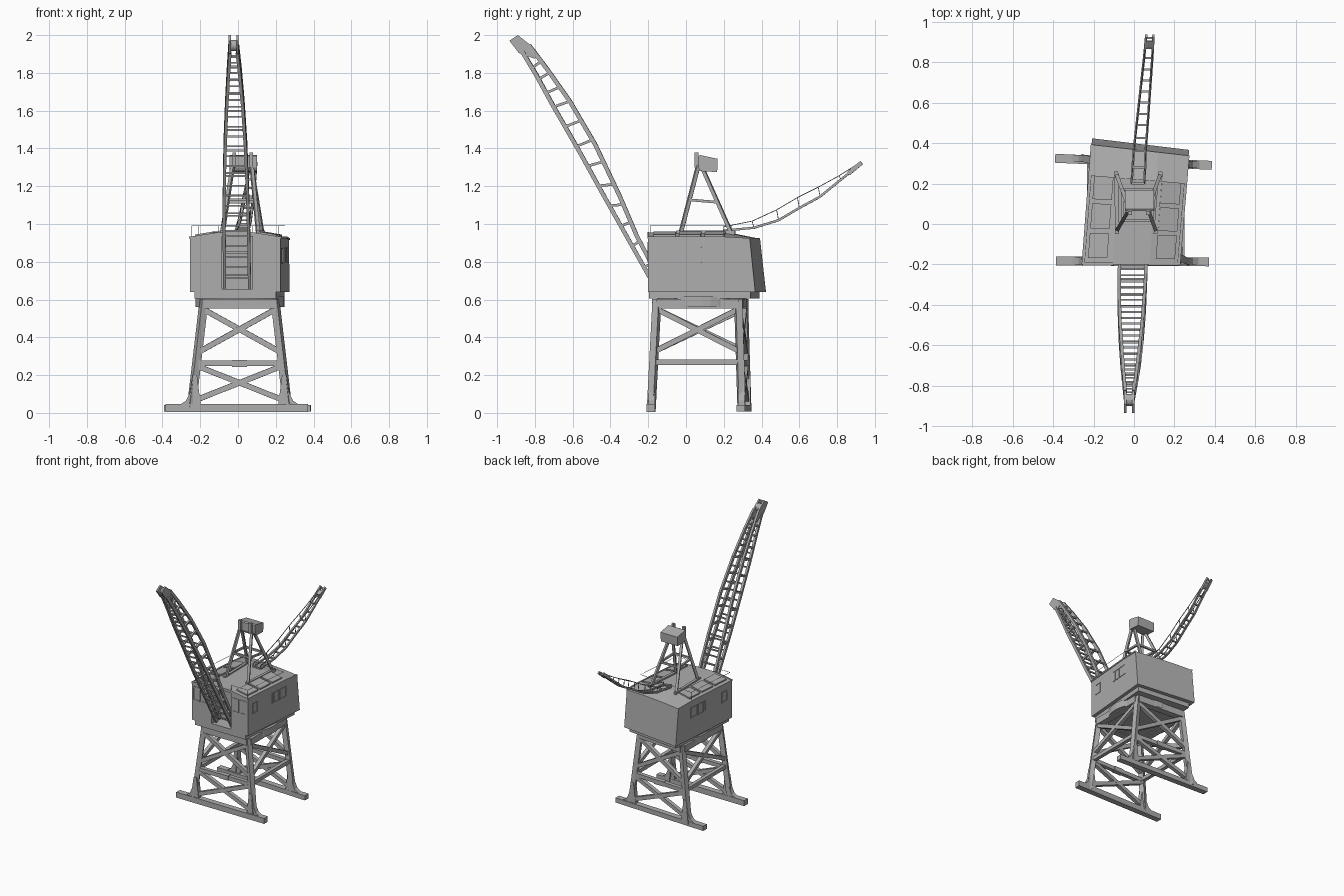
import bpy, bmesh, math
from mathutils import Vector, Matrix

if "Cube" in bpy.data.objects:
    bpy.data.objects.remove(bpy.data.objects["Cube"])

steel = bpy.data.materials.new("grey steel")
steel.diffuse_color = (0.42, 0.42, 0.42, 1)
steel.use_nodes = True
steel.node_tree.nodes["Principled BSDF"].inputs["Base Color"].default_value = steel.diffuse_color


def finish(name, bm, hide=False):
    bmesh.ops.recalc_face_normals(bm, faces=bm.faces)
    me = bpy.data.meshes.new(name)
    bm.to_mesh(me)
    bm.free()
    me.materials.append(steel)
    ob = bpy.data.objects.new(name, me)
    bpy.context.collection.objects.link(ob)
    ob.hide_render = hide
    return ob


def beam(bm, a, b, w, h=None):
    """Square bar from a to b."""
    a, b = Vector(a), Vector(b)
    d = b - a
    rot = d.to_track_quat('Z', 'Y').to_matrix().to_4x4()
    m = Matrix.Translation((a + b) / 2) @ rot @ Matrix.Diagonal((w, h or w, d.length, 1))
    bmesh.ops.create_cube(bm, size=1, matrix=m)


def path(bm, pts, w, h=None):
    for a, b in zip(pts, pts[1:]):
        beam(bm, a, b, w, h)


def loft(bm, sections):
    rows = [[bm.verts.new(p) for p in s] for s in sections]
    n = len(rows[0])
    for r, s in zip(rows, rows[1:]):
        for i in range(n):
            bm.faces.new((r[i], r[(i + 1) % n], s[(i + 1) % n], s[i]))
    bm.faces.new(rows[0])
    bm.faces.new(rows[-1])


def along(keys, t):
    """Point at fraction t of a key list."""
    f = t * (len(keys) - 1)
    i = min(int(f), len(keys) - 2)
    return Vector(keys[i]).lerp(Vector(keys[i + 1]), f - i)


# ---- portal: rail beams, legs, bracing
def corner(sx, back, z):
    """Leg centre line at height z."""
    t = z / 0.58
    x = 0.008 + sx * (0.258 - 0.068 * t)
    y = (0.31 - 0.018 * t - 0.015 * sx) if back else (-0.185 + 0.03 * t)
    return Vector((x, y, z))


bm = bmesh.new()
beam(bm, (-0.385, -0.183, 0.025), (0.37, -0.187, 0.025), 0.044, 0.042)
beam(bm, (-0.39, 0.325, 0.025), (0.385, 0.29, 0.025), 0.044, 0.036)
finish("rail_beams", bm)

bm = bmesh.new()
for back in (0, 1):
    for sx in (-1, 1):
        beam(bm, corner(sx, back, 0.02), corner(sx, back, 0.6), 0.036)
        # flared foot
        y = corner(sx, back, 0.05).y
        prof = [(0.32, 0.04), (0.283, 0.065), (0.262, 0.11), (0.248, 0.2), (0.225, 0.2), (0.205, 0.04)]
        loft(bm, [[(0.008 + sx * px, y + o, pz) for px, pz in prof] for o in (-0.017, 0.017)])
finish("portal_legs", bm)

bm = bmesh.new()
for back in (0, 1):
    beam(bm, corner(-1, back, 0.262), corner(1, back, 0.262), 0.03)
    m = corner(-1, back, 0.262).lerp(corner(1, back, 0.262), 0.5)
    beam(bm, m - Vector((0.04, 0, 0)), m + Vector((0.04, 0, 0)), 0.036)
    for lo, hi in ((0.06, 0.25), (0.32, 0.55)):
        for s in (-1, 1):
            beam(bm, corner(s, back, lo), corner(-s, back, hi), 0.029)
for s in (-1, 1):
    beam(bm, corner(s, 0, 0.268), corner(s, 1, 0.268), 0.028)
    for a, b in ((0, 1), (1, 0)):
        beam(bm, corner(s, a, 0.325), corner(s, b, 0.55), 0.028)
finish("portal_braces", bm)

bm = bmesh.new()
z = 0.577
ring = [corner(-1, 0, z), corner(1, 0, z), corner(1, 1, z), corner(-1, 1, z)]
path(bm, ring + ring[:1], 0.05)
finish("portal_top_frame", bm)

bm = bmesh.new()
bmesh.ops.create_cone(bm, cap_ends=True, segments=32, radius1=0.235, radius2=0.235, depth=0.055,
                      matrix=Matrix.Translation((0.01, 0.085, 0.588)))
finish("turntable", bm)


# ---- machine house, slightly turned on the portal
def hp(u, y, z):
    skew = -0.12 * u * (y + 0.2) / 0.6
    return Vector((-0.015 + 0.08 * (y + 0.2) + u, y + skew, z))


bm = bmesh.new()
loft(bm, [[hp(u, y, z) for u, y in ((-0.215, -0.195), (0.215, -0.195), (0.215, 0.365), (-0.215, 0.365))]
          for z in (0.605, 0.645)])
finish("house_base", bm)

bm = bmesh.new()
W = 0.24
loft(bm, [[hp(-W, y0, 0.64), hp(W, y0, 0.64), hp(W, y1, e), hp(0.09, y1, r), hp(-0.09, y1, r), hp(-W, y1, e)]
          for y0, y1, e, r in ((-0.2, -0.2, 0.93, 0.955), (0.24, 0.22, 0.93, 0.955), (0.395, 0.365, 0.92, 0.925))])
house = finish("machine_house", bm)
bm = bmesh.new()
loft(bm, [[(x, y, z) for x, y in ((-0.085, -0.3), (0.078, -0.3), (0.078, -0.1), (-0.085, -0.1))]
          for z in (0.655, 0.935)])
slot = finish("jib_slot_cutter", bm, True)
slot.hide_viewport = True
cut = house.modifiers.new("jib_slot", 'BOOLEAN')
cut.operation, cut.object, cut.solver = 'DIFFERENCE', slot, 'EXACT'

# roof hatches and eaves
bm = bmesh.new()
for s in (-1, 1):
    for y0, y1 in ((-0.17, -0.05), (-0.03, 0.09), (0.11, 0.22)):
        loft(bm, [[hp(s * u, y, zz + dz) for u, y, zz in
                   ((0.12, y0, 0.95), (0.215, y0, 0.934), (0.215, y1, 0.934), (0.12, y1, 0.95))]
                  for dz in (-0.005, 0.01)])
    path(bm, [hp(s * 0.239, -0.2, 0.928), hp(s * 0.239, 0.22, 0.928), hp(s * 0.239, 0.365, 0.92)], 0.010)
    beam(bm, hp(s * 0.239, -0.2, 0.928), hp(s * 0.085, -0.2, 0.952), 0.010)
finish("roof_hatches", bm)

# window frames
bm = bmesh.new()


def window(pt, a0, a1, z0, z1):
    c = [pt(a0, z0), pt(a1, z0), pt(a1, z1), pt(a0, z1)]
    path(bm, c + c[:1], 0.007)


for s in (-1, 1):
    for y0, y1, z0, z1 in ((-0.135, -0.08, 0.795, 0.87), (0.09, 0.105, 0.8, 0.875),
                           (0.115, 0.165, 0.8, 0.875), (0.175, 0.245, 0.8, 0.875)):
        window(lambda a, z: hp(s * 0.240, a - 0.01, z), y0, y1, z0, z1)
    for u0, u1, z0 in ((0.11, 0.16, 0.8), (0.17, 0.225, 0.8)):
        window(lambda a, z: hp(s * a, -0.2, z), u0, u1, z0, 0.9)
finish("window_frames", bm)

# thin handrail round the roof, on a few posts
bm = bmesh.new()
rail = [hp(-0.09, -0.19, 0.99), hp(-0.23, -0.19, 0.99), hp(-0.23, 0.22, 0.99),
        hp(0.23, 0.22, 0.99), hp(0.23, -0.19, 0.99), hp(0.09, -0.19, 0.99)]
path(bm, rail, 0.002)
for p in rail:
    beam(bm, p, (p.x, p.y, 0.93), 0.002)
finish("roof_handrail", bm)

# ---- main jib: four chords with rungs
FRONT = [(0, -0.16, 0.66), (0, -0.30, 0.91), (0, -0.435, 1.15), (0, -0.565, 1.385),
         (0, -0.70, 1.62), (0, -0.79, 1.785), (0, -0.865, 1.91)]
BACK = [(0, -0.12, 0.67), (0, -0.262, 0.94), (0, -0.352, 1.15), (0, -0.48, 1.42),
        (0, -0.615, 1.65), (0, -0.735, 1.82), (0, -0.83, 1.945)]
HALF = [(0.066, 0, 0), (0.065, 0, 0), (0.062, 0, 0), (0.055, 0, 0), (0.043, 0, 0), (0.031, 0, 0), (0.02, 0, 0)]


def jib(keys, s, t):
    p = along(keys, t)
    p.x = -0.005 - 0.018 * t + s * along(HALF, t).x
    return p


bm = bmesh.new()
for keys in (FRONT, BACK):
    for s in (-1, 1):
        path(bm, [jib(keys, s, i / 18) for i in range(19)], 0.016, 0.022)
finish("jib_chords", bm)
bm = bmesh.new()
for i in range(1, 27):
    t = i / 27
    beam(bm, jib(FRONT, -1, t), jib(FRONT, 1, t), 0.009)
    if i % 2:
        beam(bm, jib(BACK, -1, t), jib(BACK, 1, t), 0.010)
    if i % 2 == 0:
        for s in (-1, 1):
            beam(bm, jib(FRONT, s, t), jib(BACK, s, t), 0.014)
finish("jib_rungs", bm)
# cheek plates at the jib head, with a sheave between
bm = bmesh.new()
head = [(-0.80, 1.875), (-0.885, 1.905), (-0.935, 1.97), (-0.89, 2.0), (-0.82, 1.945), (-0.785, 1.9)]
for x in (-0.043, -0.003):
    loft(bm, [[(x + o, y, z) for y, z in head] for o in (-0.006, 0.006)])
bmesh.ops.create_cone(bm, cap_ends=True, segments=16, radius1=0.03, radius2=0.03, depth=0.03,
                      matrix=Matrix.Translation((-0.023, -0.87, 1.945)) @ Matrix.Rotation(math.pi / 2, 4, 'Y'))
finish("jib_head", bm)

# ---- mast frame on the roof
bm = bmesh.new()
for s in (-1, 1):
    top_f, top_b = (0.022 + s * 0.05, 0.065, 1.31), (0.022 + s * 0.05, 0.085, 1.30)
    foot_f, foot_b = (0.012 + s * 0.095, -0.03, 0.945), (0.022 + s * 0.11, 0.25, 0.93)
    beam(bm, foot_f, top_f, 0.018)
    beam(bm, foot_b, top_b, 0.018)
    beam(bm, Vector(foot_f).lerp(Vector(top_f), 0.5), Vector(foot_b).lerp(Vector(top_b), 0.5), 0.014)
    # roof bearers under the mast
    beam(bm, (0.012 + s * 0.095, -0.05, 0.955), (0.022 + s * 0.11, 0.26, 0.955), 0.02)
for ya, x, za in ((0.018, 0.072, 1.128), (0.168, 0.08, 1.115)):
    beam(bm, (0.017 - x, ya, za), (0.017 + x, ya, za), 0.014)
finish("mast_frame", bm)
bm = bmesh.new()
side = [(0.065, 1.30), (0.075, 1.28), (0.165, 1.275), (0.168, 1.345), (0.075, 1.365), (0.065, 1.36)]
loft(bm, [[(x, y, z) for y, z in side] for x in (-0.045, 0.1)])
for s in (-1, 1):
    beam(bm, (0.025 + s * 0.045, 0.055, 1.3), (0.025 + s * 0.045, 0.055, 1.378), 0.02)
finish("mast_head", bm)

# ---- rear boom: light sagging lattice with a narrow closed tip
LOW = [(0.02, 0.2, 0.965), (0.028, 0.36, 0.98), (0.04, 0.49, 1.02), (0.05, 0.6, 1.085),
       (0.06, 0.71, 1.145), (0.07, 0.82, 1.235), (0.078, 0.92, 1.315)]
UP = [(0.02, 0.2, 0.985), (0.028, 0.35, 1.015), (0.04, 0.48, 1.075), (0.05, 0.59, 1.14),
      (0.06, 0.70, 1.195), (0.07, 0.81, 1.255), (0.078, 0.92, 1.325)]


def boom(keys, s, t):
    return along(keys, t) + Vector((s * (0.032 - 0.014 * t), 0, 0))


bm = bmesh.new()
for s in (-1, 1):
    path(bm, [boom(LOW, s, i / 12) for i in range(13)], 0.012)
    path(bm, [boom(UP, s, i / 12) for i in range(13)], 0.004)
    for i in range(0, 12, 2):
        beam(bm, boom(LOW, s, i / 12), boom(UP, s, i / 12), 0.004)
    beam(bm, boom(LOW, s, 0.9), (0.078 + s * 0.018, 0.93, 1.325), 0.012, 0.022)
for i in range(13):
    beam(bm, boom(LOW, -1, i / 12), boom(LOW, 1, i / 12), 0.01)
beam(bm, (0.078, 0.875, 1.283), (0.078, 0.905, 1.305), 0.035, 0.012)
finish("rear_boom", bm)
